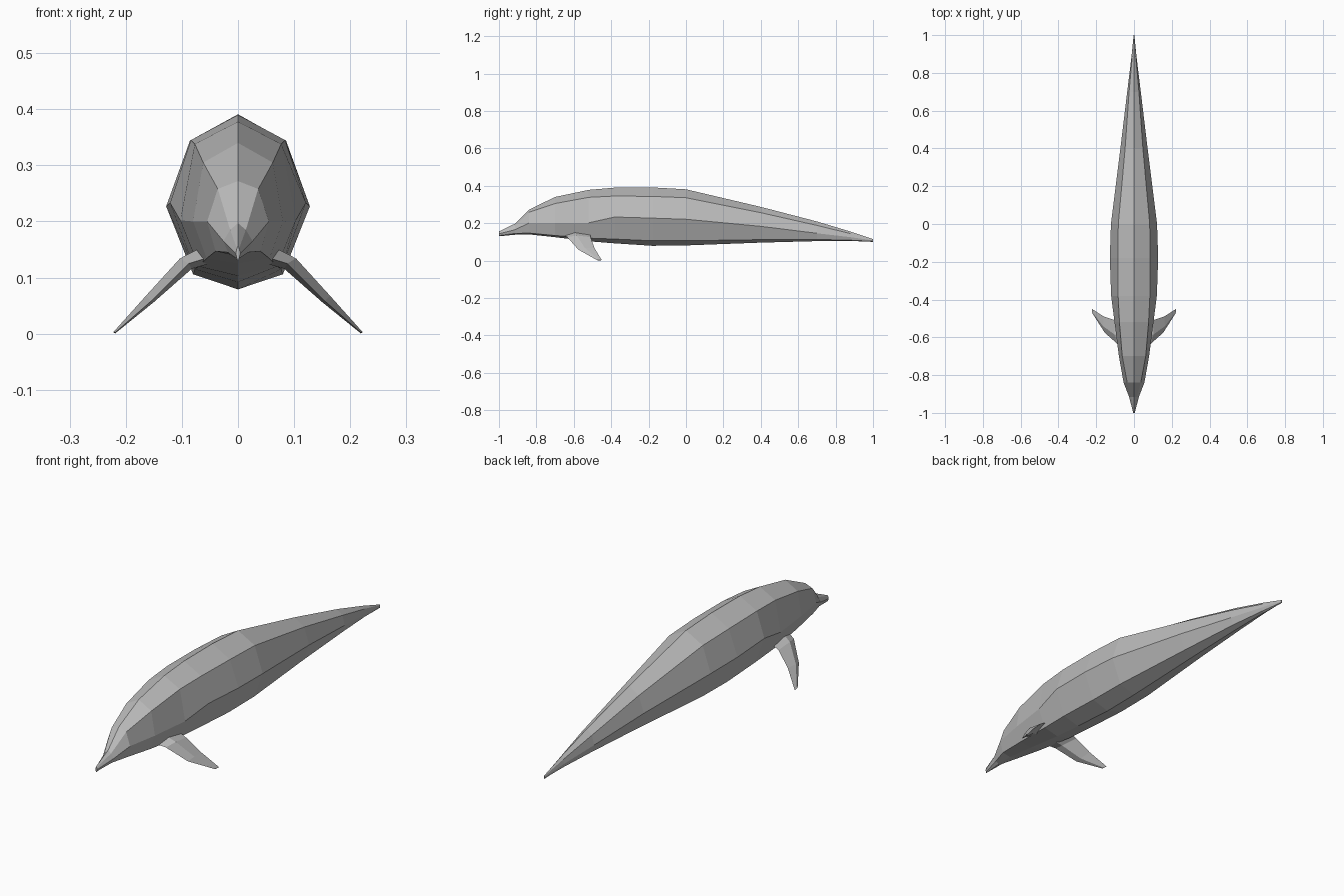
import bpy, bmesh
from mathutils import Vector

skin = bpy.data.materials.new("dolphin grey")
skin.diffuse_color = (0.5, 0.5, 0.5, 1)


def loft(name, rings):
    """Skin closed rings of equal point count and cap both ends."""
    bm = bmesh.new()
    rows = [[bm.verts.new(p) for p in ring] for ring in rings]
    n = len(rows[0])
    for a, b in zip(rows, rows[1:]):
        for i in range(n):
            j = (i + 1) % n
            bm.faces.new((a[i], a[j], b[j], b[i]))
    bm.faces.new(rows[0])
    bm.faces.new(rows[-1])
    bmesh.ops.recalc_face_normals(bm, faces=bm.faces)
    mesh = bpy.data.meshes.new(name)
    bm.to_mesh(mesh)
    bm.free()
    mesh.materials.append(skin)
    obj = bpy.data.objects.new(name, mesh)
    bpy.context.collection.objects.link(obj)
    return obj


# Body stations: y, top z, shoulder (x, z), side (x, z), lower (x, z), bottom z
stations = [
    (-1.00, .156, .002, .152, .004, .143, .002, .134, .130),
    (-0.915, .197, .014, .185, .026, .165, .018, .145, .138),
    (-0.84, .272, .036, .258, .055, .200, .040, .147, .140),
    (-0.70, .340, .062, .305, .080, .200, .056, .134, .125),
    (-0.52, .378, .077, .338, .103, .202, .070, .120, .103),
    (-0.38, .390, .084, .345, .121, .233, .077, .115, .092),
    (-0.18, .391, .086, .343, .128, .227, .080, .106, .079),
    (0.00, .381, .083, .336, .122, .221, .078, .106, .081),
    (0.40, .287, .047, .256, .072, .183, .047, .112, .096),
    (0.70, .209, .026, .188, .036, .146, .025, .113, .104),
    (0.88, .155, .010, .144, .014, .125, .010, .109, .105),
    (1.00, .115, .001, .113, .002, .108, .001, .103, .100),
]
rings = []
for y, top, sx, sz, mx, mz, lx, lz, bot in stations:
    half = [(sx, sz), (mx, mz), (lx, lz)]
    ring = [(0, top)] + half + [(0, bot)] + [(-x, z) for x, z in reversed(half)]
    rings.append([(x, y, z) for x, z in ring])
loft("body", rings)

# Flipper sections: leading edge, trailing edge, half thickness
sections = [
    ((.055, -.650, .135), (.060, -.510, .145), .018),
    ((.088, -.635, .125), (.100, -.510, .125), .014),
    ((.155, -.575, .058), (.160, -.490, .068), .009),
    ((.219, -.475, .002), (.222, -.450, .002), .002),
]
for side, name in ((1, "right_flipper"), (-1, "left_flipper")):
    rings = []
    for lead, trail, t in sections:
        a, b = Vector(lead), Vector(trail)
        mid = a.lerp(b, 0.4)
        off = Vector((.75, 0, .66)) * t
        rings.append([(p.x * side, p.y, max(p.z, 0)) for p in (a, mid + off, b, mid - off)])
    loft(name, rings)
